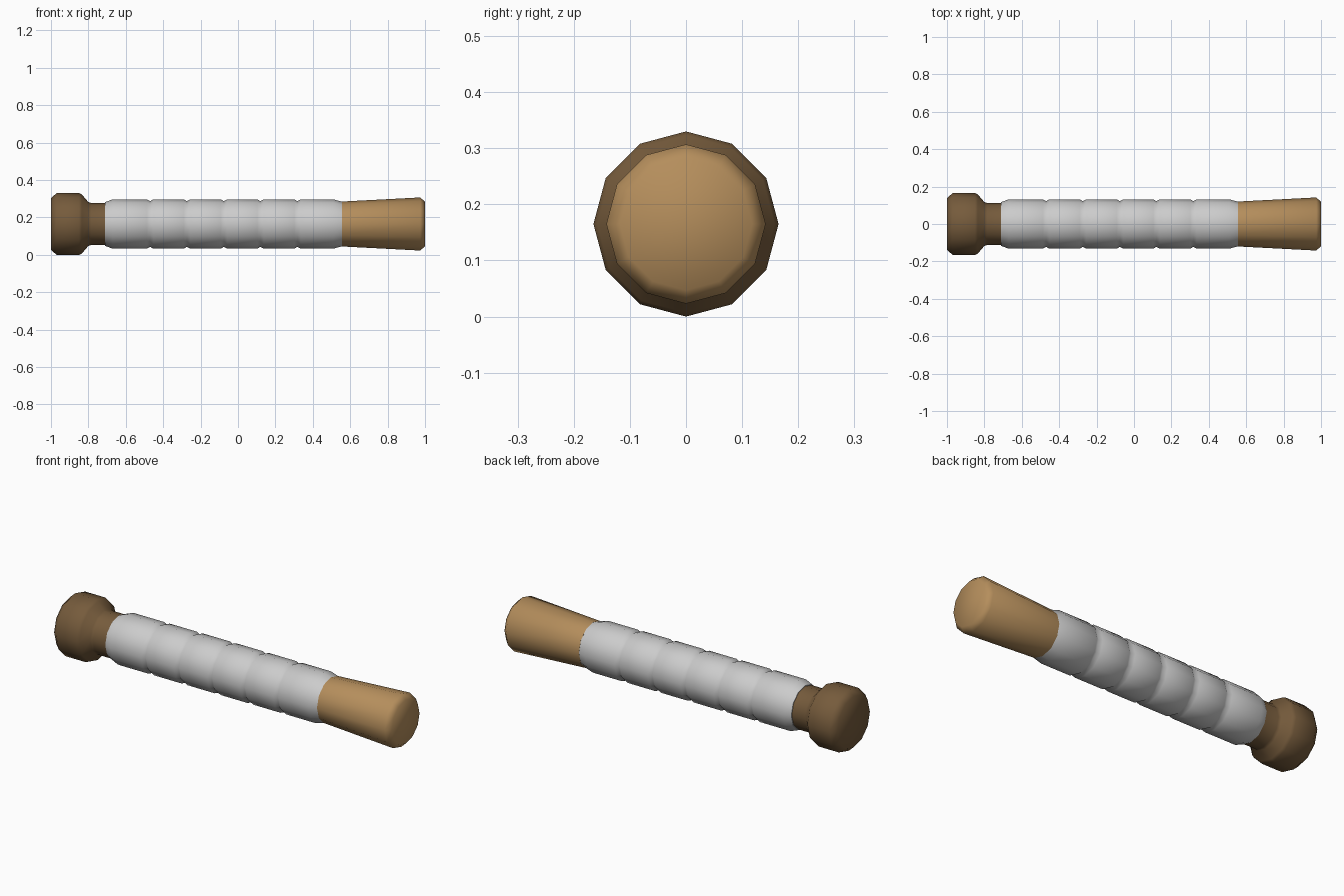
import bpy, bmesh
from math import sin, cos, pi, radians

if "Cube" in bpy.data.objects:
    bpy.data.objects.remove(bpy.data.objects["Cube"])

SIDES, AXIS_Z = 12, 0.165

def material(name, rgb):
    m = bpy.data.materials.new(name)
    m.diffuse_color = (*rgb, 1)
    m.use_nodes = True
    m.node_tree.nodes["Principled BSDF"].inputs["Base Color"].default_value = m.diffuse_color
    return m

def lathe(name, profile, mat=None):
    """Revolve (x, radius) points around the long axis, with capped ends."""
    bm = bmesh.new()
    rings = [[bm.verts.new((x, r * sin(2 * pi * i / SIDES), AXIS_Z + r * cos(2 * pi * i / SIDES)))
              for i in range(SIDES)] for x, r in profile]
    for a, b in zip(rings, rings[1:]):
        for i in range(SIDES):
            j = (i + 1) % SIDES
            bm.faces.new((a[i], a[j], b[j], b[i]))
    bm.faces.new(rings[0])
    bm.faces.new(rings[-1])
    bmesh.ops.recalc_face_normals(bm, faces=bm.faces)
    me = bpy.data.meshes.new(name)
    bm.to_mesh(me)
    bm.free()
    ob = bpy.data.objects.new(name, me)
    bpy.context.collection.objects.link(ob)
    if mat:
        me.materials.append(mat)
    bpy.ops.object.select_all(action='DESELECT')
    ob.select_set(True)
    bpy.context.view_layer.objects.active = ob
    bpy.ops.object.shade_smooth_by_angle(angle=radians(60))
    return ob

dark = material("dark_wood", (0.18, 0.105, 0.045))
tan = material("light_wood", (0.46, 0.27, 0.107))

# Knob with narrow neck
lathe("pommel", [(-1, 0.138), (-0.97, 0.165), (-0.85, 0.165), (-0.835, 0.158),
                 (-0.80, 0.117), (-0.785, 0.113), (-0.705, 0.113)], dark)

# Segmented grip: full-width bands split by V grooves
grip = [(-0.71, 0.117), (-0.67, 0.132)]
for x in (-0.47, -0.273, -0.075, 0.12, 0.318):
    grip += [(x - 0.017, 0.132), (x, 0.122), (x + 0.017, 0.132)]
grip += [(0.51, 0.132), (0.56, 0.118)]
lathe("grip", grip)

# Flared end with chamfered rim
lathe("flared_end", [(0.555, 0.120), (0.975, 0.142), (1, 0.118)], tan)
